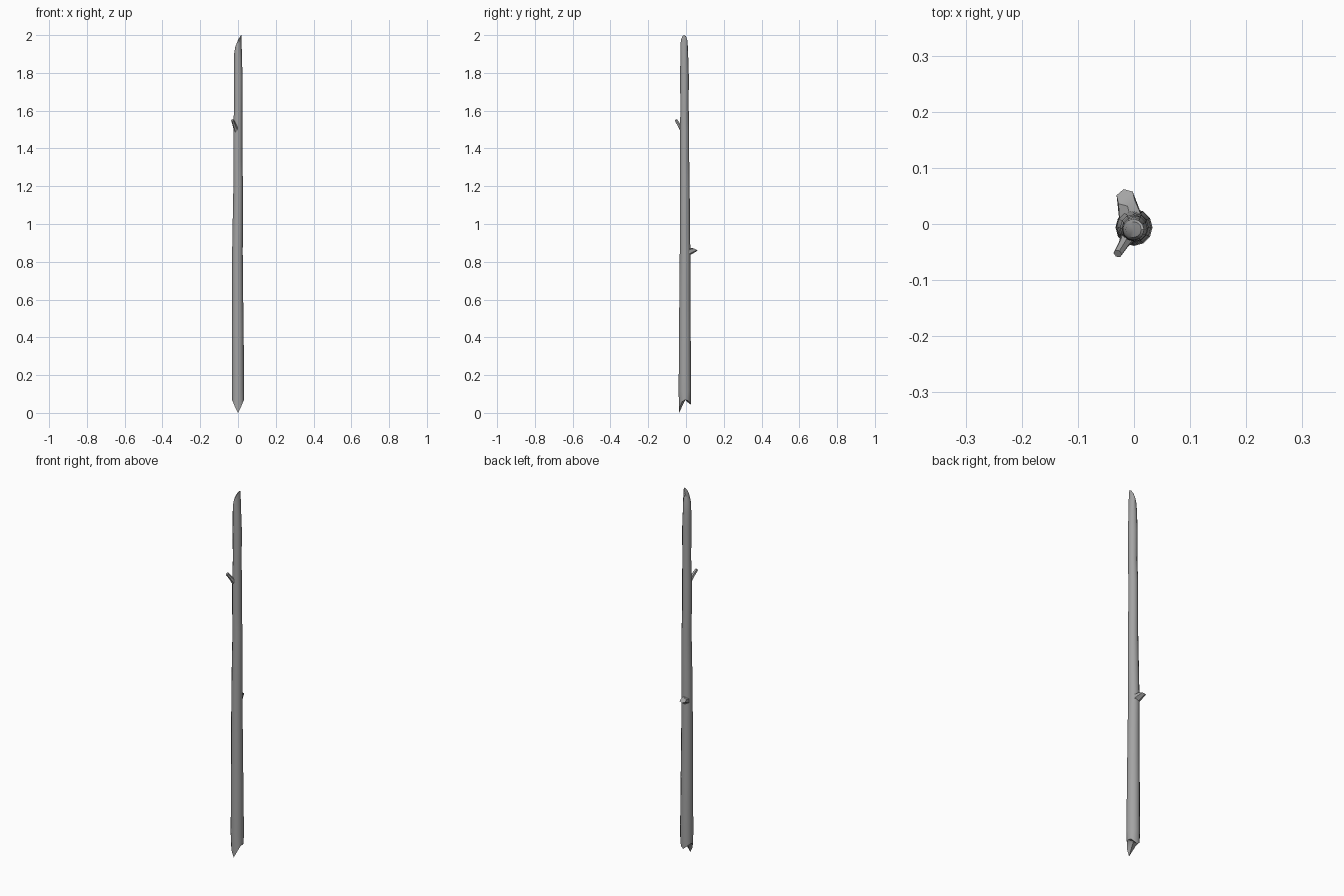
import bpy, math
from mathutils import Vector

if "Cube" in bpy.data.objects:
    bpy.data.objects.remove(bpy.data.objects["Cube"])

N = 12
bark = bpy.data.materials.new("bark_grey")
bark.diffuse_color = (0.37, 0.37, 0.37, 1)
bark.use_nodes = True
bark.node_tree.nodes["Principled BSDF"].inputs["Base Color"].default_value = bark.diffuse_color


def loft(name, rings, tip_start, tip_end):
    """Skin a list of equal rings and close both ends with fans."""
    n = len(rings[0])
    verts = [p for ring in rings for p in ring]
    faces = []
    for k in range(len(rings) - 1):
        for i in range(n):
            j = (i + 1) % n
            faces.append((k*n + i, k*n + j, (k+1)*n + j, (k+1)*n + i))
    a = len(verts)
    verts += [tip_start, tip_end]
    last = (len(rings) - 1) * n
    for i in range(n):
        j = (i + 1) % n
        faces.append((j, i, a))
        faces.append((last + i, last + j, a + 1))
    me = bpy.data.meshes.new(name)
    me.from_pydata(verts, [], faces)
    me.materials.append(bark)
    ob = bpy.data.objects.new(name, me)
    bpy.context.collection.objects.link(ob)
    bpy.ops.object.select_all(action='DESELECT')
    ob.select_set(True)
    bpy.context.view_layer.objects.active = ob
    bpy.ops.object.shade_smooth_by_angle(angle=math.radians(35))
    return ob


# Shaft: z, centre x, centre y, radius
profile = [(0.12, 0, -0.006, 0.033), (0.40, -0.001, -0.006, 0.031),
           (0.65, -0.002, -0.006, 0.029), (0.85, -0.003, -0.005, 0.028),
           (1.02, -0.001, -0.006, 0.027), (1.22, 0.001, -0.006, 0.025),
           (1.34, -0.001, -0.007, 0.024), (1.50, -0.001, -0.007, 0.024),
           (1.62, 0.001, -0.008, 0.022), (1.78, 0.001, -0.008, 0.023),
           (1.88, 0.0, -0.009, 0.021)]


def ring(cx, cy, r, zf):
    pts = []
    for i in range(N):
        a = 2 * math.pi * i / N
        pts.append(Vector((cx + r*math.cos(a), cy + r*math.sin(a), zf(i, a))))
    return pts


# Snapped lower end: long splinter at the front, short one at the back
jag = [0.068, 0.066, 0.052, 0.042, 0.055, 0.066,
       0.068, 0.058, 0.03, 0.0, 0.03, 0.058]
rings = [ring(0, -0.006, 0.031, lambda i, a: jag[i])]
rings += [ring(cx, cy, r, lambda i, a, z=z: z) for z, cx, cy, r in profile]
# Slanted, slightly domed upper cut facing left
rings.append(ring(-0.001, -0.010, 0.019, lambda i, a: 1.952 + 0.048*math.cos(a)))
rings.append(ring(-0.001, -0.010, 0.014, lambda i, a: 1.967 + 0.030*math.cos(a)))
loft("stick_shaft", rings, Vector((0, -0.004, 0.068)), Vector((-0.001, -0.010, 1.972)))


def branch(name, stations, n=6):
    """Stations: centre, radius, ring normal."""
    rs = []
    for c, r, nrm in stations:
        q = Vector(nrm).to_track_quat('Z', 'Y')
        rs.append([Vector(c) + q @ Vector((r*math.cos(2*math.pi*(i+0.5)/n),
                                           r*math.sin(2*math.pi*(i+0.5)/n), 0))
                   for i in range(n)])
    return loft(name, rs, Vector(stations[0][0]), Vector(stations[-1][0]))


# Thin upper twig
twig = (-0.45, -0.75, 1.0)
branch("upper_twig", [((-0.006, -0.014, 1.490), 0.016, twig),
                      ((-0.018, -0.035, 1.522), 0.010, twig),
                      ((-0.029, -0.053, 1.55), 0.008, twig)])

# Short cut-off stub at the back
branch("lower_stub", [((-0.004, 0.002, 0.850), 0.025, (-0.2, 1, 0.1)),
                      ((-0.015, 0.047, 0.866), 0.017, (-0.1, 0.45, 1))])
